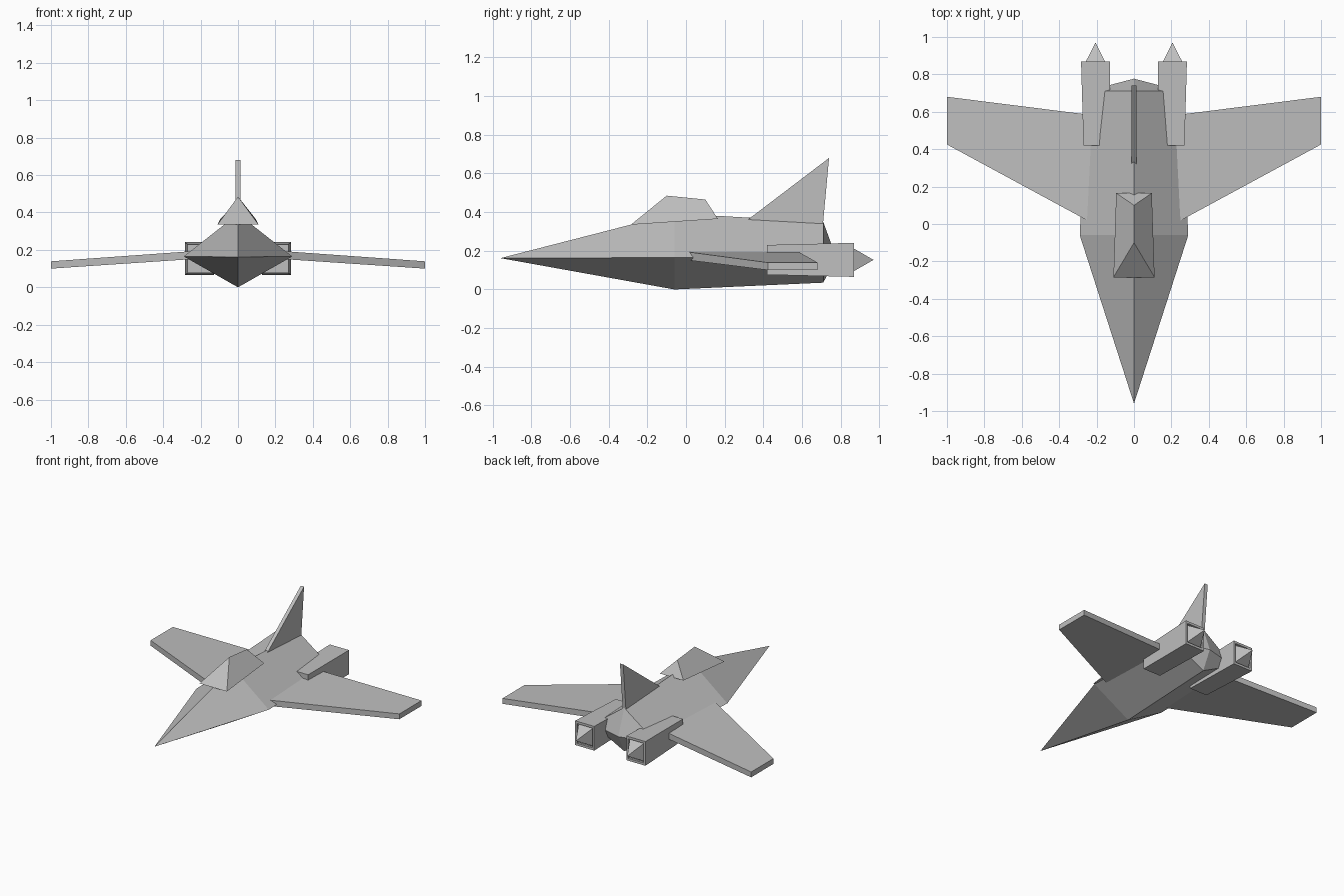
import bpy
import bmesh

cube = bpy.data.objects.get("Cube")
if cube:
    bpy.data.objects.remove(cube, do_unlink=True)

grey = bpy.data.materials.new("hull_grey")
grey.use_nodes = True
grey.diffuse_color = (0.52, 0.52, 0.52, 1)
grey.node_tree.nodes["Principled BSDF"].inputs["Base Color"].default_value = (0.52, 0.52, 0.52, 1)


def loft(name, sections):
    """Skin a row of cross-sections; a one-point section makes a pointed end."""
    bm = bmesh.new()
    rings = [[bm.verts.new(p) for p in s] for s in sections]
    for a, b in zip(rings, rings[1:]):
        n = max(len(a), len(b))
        for i in range(n):
            j = (i + 1) % n
            quad = [a[i % len(a)], a[j % len(a)], b[j % len(b)], b[i % len(b)]]
            bm.faces.new(list(dict.fromkeys(quad)))
    for ring in (rings[0], rings[-1]):
        if len(ring) > 2:
            bm.faces.new(ring)
    bmesh.ops.recalc_face_normals(bm, faces=bm.faces)
    mesh = bpy.data.meshes.new(name)
    bm.to_mesh(mesh)
    bm.free()
    mesh.materials.append(grey)
    obj = bpy.data.objects.new(name, mesh)
    bpy.context.collection.objects.link(obj)
    return obj


def diamond(y, half_width, top, bottom, waist=0.165):
    return [(half_width, y, waist), (0, y, top), (-half_width, y, waist), (0, y, bottom)]


def box_ring(x, y, z, half_x, half_z):
    return [(x + sx * half_x, y, z + sz * half_z)
            for sx, sz in ((1, 1), (-1, 1), (-1, -1), (1, -1))]


# Fuselage: four-sided spindle with a long nose and a blunt tail
loft("fuselage", [
    [(0, -0.96, 0.162)],
    diamond(-0.06, 0.29, 0.393, 0.0),
    diamond(0.71, 0.255, 0.35, 0.035),
    [(0, 0.777, 0.165)],
])

# Canopy: raised ridge over a flat, tapering base
loft("canopy", [
    [(-0.11, -0.285, 0.335), (0, -0.10, 0.485), (0.11, -0.285, 0.335)],
    [(-0.095, 0.165, 0.365), (0, 0.10, 0.465), (0.095, 0.165, 0.365)],
])

# Tail fin: thin upright triangle sunk into the spine
fin_profile = [(0.24, 0.30), (0.74, 0.68), (0.705, 0.30)]
loft("tail_fin", [[(x, y, z) for y, z in fin_profile] for x in (-0.013, 0.013)])

for side, s in (("left", 1), ("right", -1)):
    # Wing: swept slab drooping towards the tip
    def wing_rib(x, front, back, low, high):
        return [(s * x, front, low), (s * x, back, low), (s * x, back, high), (s * x, front, high)]

    loft(side + "_wing", [
        wing_rib(0.15, -0.035, 0.573, 0.157, 0.200),
        wing_rib(1.0, 0.425, 0.68, 0.10, 0.139),
    ])

    # Engine pod: tapered box with a shallow recess at the back
    x, z = s * 0.206, 0.153
    loft(side + "_engine", [
        box_ring(s * 0.2, 0.42, z, 0.07, 0.077),
        box_ring(x, 0.87, z, 0.077, 0.088),
        box_ring(x, 0.87, z, 0.062, 0.071),
        box_ring(x, 0.855, z, 0.062, 0.071),
    ])

    # Exhaust cone: pyramid standing in the recess
    loft(side + "_exhaust_cone", [
        box_ring(x, 0.85, z, 0.061, 0.069),
        [(x, 0.97, z)],
    ])
